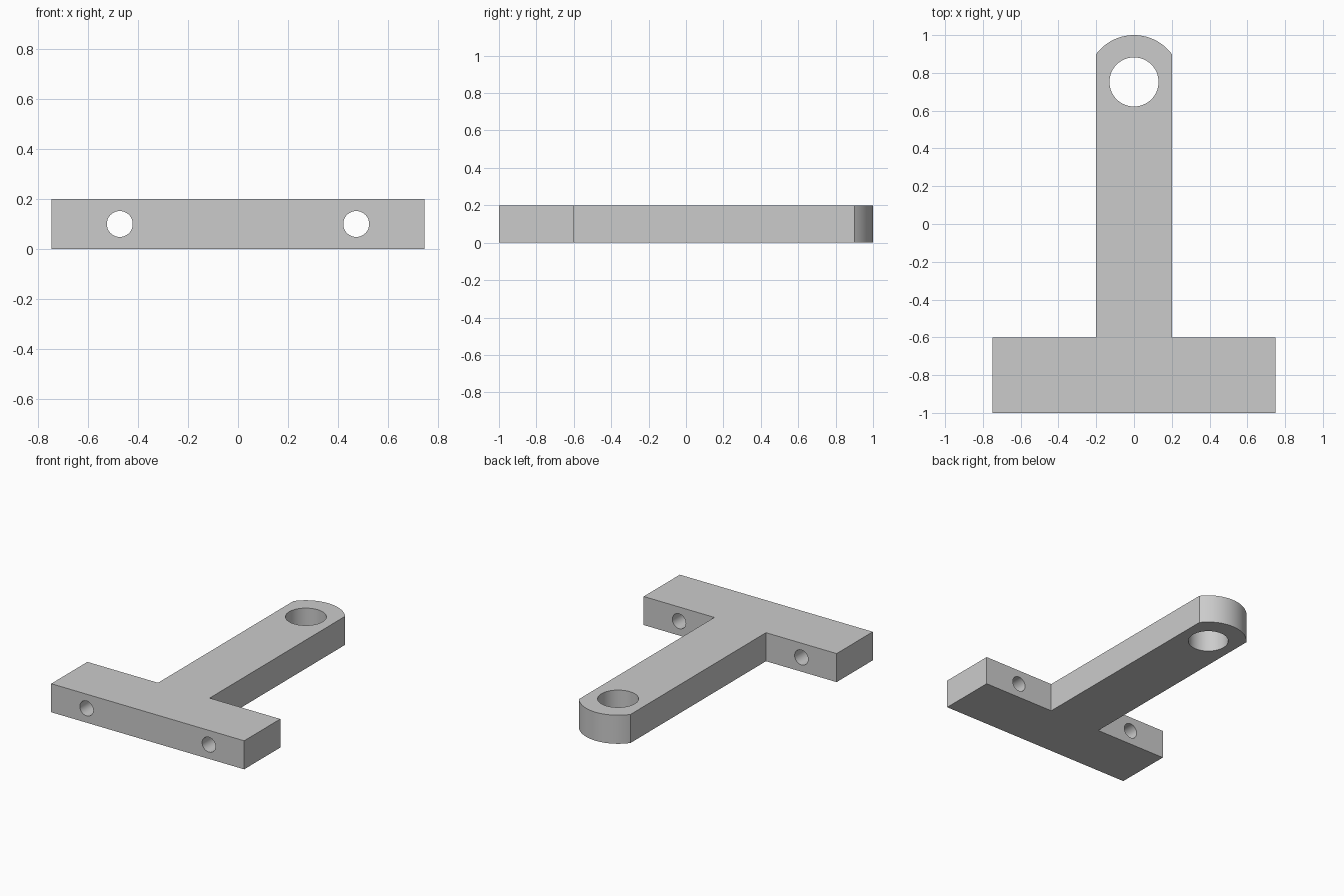
import bpy, bmesh, math
from mathutils import Matrix, Vector

cube = bpy.data.objects.get("Cube")
if cube:
    bpy.data.objects.remove(cube, do_unlink=True)

HEIGHT = 0.2
BAR_X, BAR_BACK, ARM_X = 0.748, -0.6, 0.2
TIP_Y, TIP_R = 0.75, 0.25

grey = bpy.data.materials.new("plain grey")
grey.use_nodes = True
colour = (0.6, 0.6, 0.6, 1)
grey.diffuse_color = colour
grey.node_tree.nodes["Principled BSDF"].inputs["Base Color"].default_value = colour


def make_object(name, bm):
    bmesh.ops.recalc_face_normals(bm, faces=bm.faces)
    mesh = bpy.data.meshes.new(name)
    bm.to_mesh(mesh)
    bm.free()
    mesh.materials.append(grey)
    obj = bpy.data.objects.new(name, mesh)
    bpy.context.collection.objects.link(obj)
    return obj


def drill(target, name, centre, radius, depth, turn=0):
    """Cut a round hole through the target, then discard the cutter."""
    bm = bmesh.new()
    place = Matrix.Translation(centre) @ Matrix.Rotation(turn, 4, "X")
    bmesh.ops.create_cone(bm, cap_ends=True, segments=64, radius1=radius,
                          radius2=radius, depth=depth, matrix=place)
    cutter = make_object(name, bm)
    cutter.hide_render = True
    mod = target.modifiers.new(name, "BOOLEAN")
    mod.operation, mod.solver, mod.object = "DIFFERENCE", "EXACT", cutter
    bpy.ops.object.modifier_apply(modifier=mod.name)
    bpy.data.objects.remove(cutter, do_unlink=True)


# T-shaped outline: crossbar, arm and rounded tip
half_angle = math.asin(ARM_X / TIP_R)
steps = 32
tip = []
for i in range(steps + 1):
    a = half_angle * (1 - 2 * i / steps)
    tip.append((TIP_R * math.sin(a), TIP_Y + TIP_R * math.cos(a)))
outline = [(-BAR_X, -1), (BAR_X, -1), (BAR_X, BAR_BACK), (ARM_X, BAR_BACK),
           *tip, (-ARM_X, BAR_BACK), (-BAR_X, BAR_BACK)]

# Extrude the outline into the bracket
bm = bmesh.new()
base = bm.faces.new([bm.verts.new((x, y, 0)) for x, y in outline])
grown = bmesh.ops.extrude_face_region(bm, geom=[base], use_keep_orig=True)
top = [v for v in grown["geom"] if isinstance(v, bmesh.types.BMVert)]
bmesh.ops.translate(bm, verts=top, vec=Vector((0, 0, HEIGHT)))
bracket = make_object("t_bracket", bm)
bpy.ops.object.select_all(action="DESELECT")
bracket.select_set(True)
bpy.context.view_layer.objects.active = bracket

# Large pivot hole in the arm, two bolt holes through the crossbar
drill(bracket, "pivot_hole", (0, 0.752, HEIGHT / 2), 0.13, 1)
for side in (-1, 1):
    drill(bracket, "bolt_hole", (side * 0.474, -0.8, HEIGHT / 2), 0.052, 1,
          math.pi / 2)

bpy.ops.object.shade_smooth_by_angle(angle=math.radians(30))
